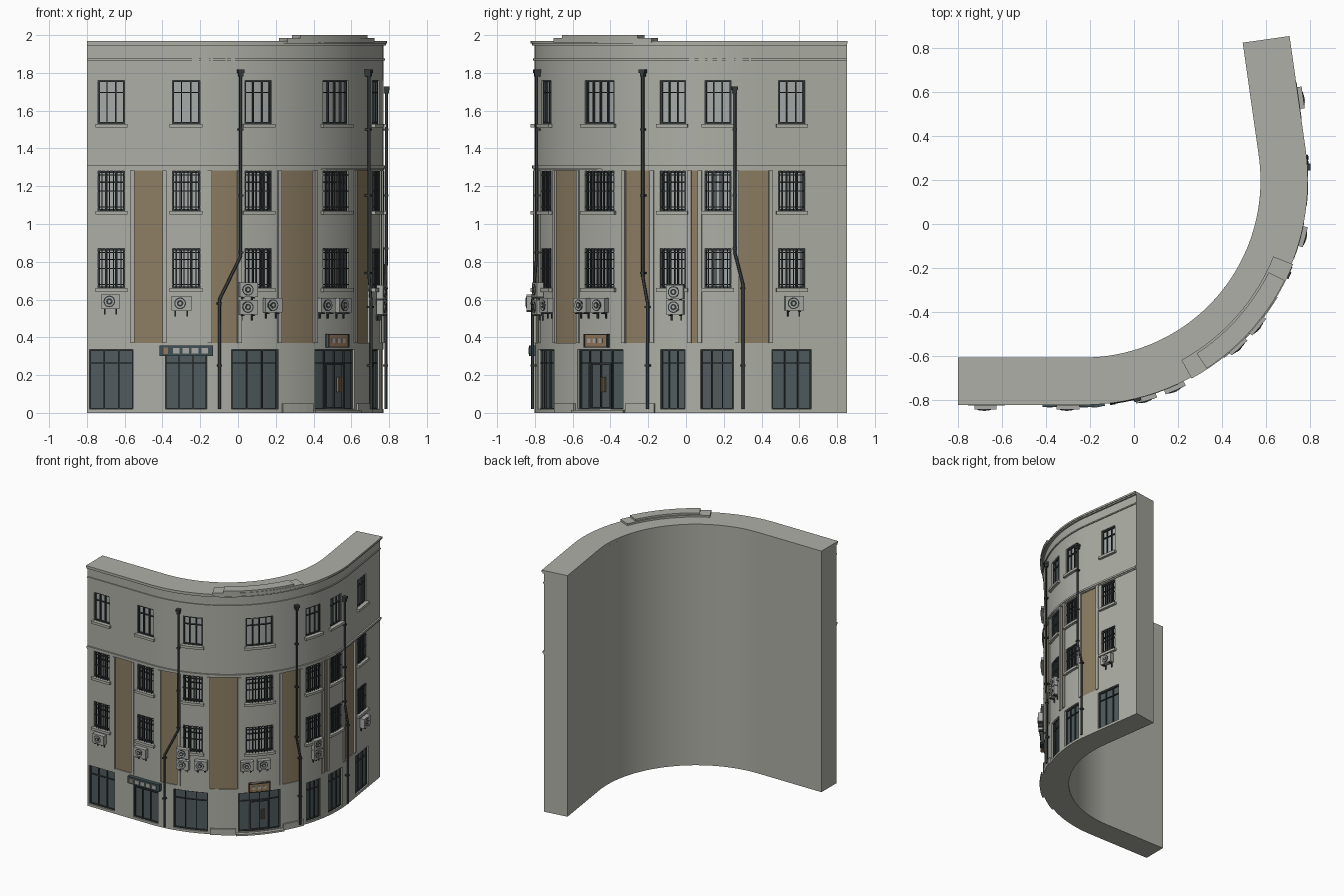
import bpy, bmesh, math
from mathutils import Vector, Matrix

if "Cube" in bpy.data.objects:
    bpy.data.objects.remove(bpy.data.objects["Cube"], do_unlink=True)

# Plan: straight wing, arc of radius 1, straight wing. u runs along the wall.
ARC = math.radians(98.1)
LEAD, END, BACK, TOP = 0.57, 2.80, -0.195, 1.945


def material(name, rgb):
    m = bpy.data.materials.new(name)
    m.use_nodes = True
    m.diffuse_color = (*rgb, 1)
    m.node_tree.nodes["Principled BSDF"].inputs["Base Color"].default_value = (*rgb, 1)
    return m


WALL = material("grey_stone", (0.42, 0.43, 0.38))
BROWN = material("brown_panel", (0.27, 0.21, 0.125))
SHOP = material("shop_glass", (0.08, 0.105, 0.11))
PANE = material("pale_window_glass", (0.38, 0.41, 0.40))
DARK = material("dark_metal", (0.035, 0.042, 0.045))
UNIT = material("cooler_casing", (0.40, 0.41, 0.38))
TEAL = material("teal_sign", (0.05, 0.08, 0.09))
TAN = material("tan_sign", (0.30, 0.19, 0.10))


def axes(u):
    th = min(max(u - LEAD, 0), ARC)
    return (th, Vector((math.cos(th), math.sin(th), 0)),
            Vector((math.sin(th), -math.cos(th), 0)))


def at(u, z, d=0):
    """Point at distance u along the wall, height z, d outward."""
    th, tan, out = axes(u)
    return Vector((-0.23, 0.198, z)) + out * (1 + d) + tan * (u - LEAD - th)


def finish(name, bm, mats, smooth=False):
    bmesh.ops.remove_doubles(bm, verts=bm.verts, dist=1e-5)
    bmesh.ops.recalc_face_normals(bm, faces=bm.faces)
    me = bpy.data.meshes.new(name)
    bm.to_mesh(me)
    bm.free()
    for m in mats:
        me.materials.append(m)
    ob = bpy.data.objects.new(name, me)
    bpy.context.collection.objects.link(ob)
    if smooth:
        bpy.ops.object.select_all(action='DESELECT')
        ob.select_set(True)
        bpy.context.view_layer.objects.active = ob
        bpy.ops.object.shade_smooth_by_angle(angle=math.radians(30))
    return ob


def slab(bm, u0, u1, z0, z1, d0, d1):
    """Box that follows the wall curve."""
    n = max(1, math.ceil((u1 - u0) / 0.05))
    rings = []
    for i in range(n + 1):
        u = u0 + (u1 - u0) * i / n
        rings.append([bm.verts.new(at(u, z, d)) for z, d in
                      ((z0, d0), (z0, d1), (z1, d1), (z1, d0))])
    for a, b in zip(rings, rings[1:]):
        for k in range(4):
            bm.faces.new((a[k], b[k], b[k - 3], a[k - 3]))
    bm.faces.new(rings[0])
    bm.faces.new(rings[-1][::-1])


def slabs(name, mat, boxes, smooth=False):
    bm = bmesh.new()
    for b in boxes:
        slab(bm, *b)
    return finish(name, bm, [mat], smooth)


def disc(bm, u, z, d, r, depth):
    _, tan, out = axes(u)
    rot = Matrix((tan, -out, Vector((0, 0, 1)))).transposed().to_4x4()
    mat = Matrix.Translation(at(u, z, d)) @ rot @ Matrix.Rotation(math.pi / 2, 4, 'X')
    bmesh.ops.create_cone(bm, cap_ends=True, segments=20, radius1=r, radius2=r,
                          depth=depth, matrix=mat)


# Layout of openings
columns = [(0.13, .07), (0.525, .073), (0.915, .075), (1.42, .103),
           (1.869, .07), (2.112, .07), (2.505, .07)]
floors = [(0.66, 0.87), (1.07, 1.28), (1.53, 1.76)]
shops = [(.015, .245), (.415, .635), (.767, 1.03), (1.26, 1.58),
         (1.80, 1.937), (2.02, 2.194), (2.40, 2.61)]
panels = [(.24, .41), (.65, .81), (1.037, 1.265), (1.585, 1.753),
          (1.96, 2.015), (2.213, 2.394)]
SHOP_Z, PANEL_Z = (0.02, 0.335), (0.37, 1.283)
windows = [(c - h, c + h, z0, z1) for c, h in columns for z0, z1 in floors]
zones = [(w, -0.022, 2) for w in windows]
zones += [((*s, *SHOP_Z), -0.022, 3) for s in shops]
zones += [((*p, *PANEL_Z), -0.006, 1) for p in panels]

# Curved wall with recessed openings, cut on a grid of break lines
us = {0, END, LEAD, LEAD + ARC} | {LEAD + ARC * i / 40 for i in range(40)}
zs = {0, TOP}
for (a, b, lo, hi), _, _ in zones:
    us |= {a, b}
    zs |= {lo, hi}
us, zs = sorted(us), sorted(zs)


def cell(i, j):
    u, z = (us[i] + us[i + 1]) / 2, (zs[j] + zs[j + 1]) / 2
    for (a, b, lo, hi), d, m in zones:
        if a < u < b and lo < z < hi:
            return d, m
    return 0, 0


bm = bmesh.new()


def quad(points, m=0):
    bm.faces.new([bm.verts.new(at(*p)) for p in points]).material_index = m


for i in range(len(us) - 1):
    a, b = us[i], us[i + 1]
    for j in range(len(zs) - 1):
        lo, hi = zs[j], zs[j + 1]
        d, m = cell(i, j)
        quad([(a, lo, d), (b, lo, d), (b, hi, d), (a, hi, d)], m)
        if i + 2 < len(us) and cell(i + 1, j)[0] != d:
            e = cell(i + 1, j)[0]
            quad([(b, lo, d), (b, lo, e), (b, hi, e), (b, hi, d)])
        if j + 2 < len(zs) and cell(i, j + 1)[0] != d:
            e = cell(i, j + 1)[0]
            quad([(a, hi, d), (b, hi, d), (b, hi, e), (a, hi, e)])
    quad([(b, 0, BACK), (a, 0, BACK), (a, TOP, BACK), (b, TOP, BACK)])
    quad([(a, 0, BACK), (b, 0, BACK), (b, 0, 0), (a, 0, 0)])
    quad([(a, TOP, 0), (b, TOP, 0), (b, TOP, BACK), (a, TOP, BACK)])
for u in (0, END):
    quad([(u, 0, 0), (u, 0, BACK), (u, TOP, BACK), (u, TOP, 0)])
finish("curved_wall", bm, [WALL, BROWN, PANE, SHOP], True)

# Cornice, string courses and stepped parapet
slabs("roof_cornice", WALL, [(0, END, TOP, 1.955, BACK, .013),
                             (0, END, 1.955, 1.97, BACK, .02)], True)
slabs("string_courses", WALL, [(0, END, 1.865, 1.875, -.01, .008),
                               (0, END, 1.285, 1.295, -.01, .006),
                               (0, END, 1.295, 1.31, -.01, .012)], True)
slabs("parapet", WALL, [(1.07, 1.76, 1.96, 1.985, -.07, .026),
                        (1.15, 1.68, 1.985, 2.0, -.06, .022)], True)

# Panel edge strips, sills, plinths and doorstep
slabs("panel_edges", WALL, [(u - .011, u + .011, *PANEL_Z, -.01, .008)
                            for p in panels for u in p])
slabs("window_sills", WALL, [(a - .014, b + .014, lo - .02, lo, -.022, .022)
                             for a, b, lo, hi in windows])
slabs("plinths", WALL, [(1.05, 1.24, 0, .05, -.01, .012),
                        (1.60, 1.77, 0, .05, -.01, .012)])
slabs("doorstep", WALL, [(1.24, 1.60, 0, .014, -.02, .03)])


def frame(a, b, lo, hi, w, d):
    return [(a, a + w, lo, hi, *d), (b - w, b, lo, hi, *d),
            (a, b, lo, lo + w, *d), (a, b, hi - w, hi, *d)]


def uprights(a, b, lo, hi, n, w, d):
    step = (b - a) / n
    return [(a + k * step - w / 2, a + k * step + w / 2, lo, hi, *d) for k in range(1, n)]


# Window frames and security bars
frames, bars = [], []
for a, b, lo, hi in windows:
    d = (-.022, -.010)
    n = 4 if b - a > .18 else 3
    tz = lo + (hi - lo) * .72
    frames += frame(a, b, lo, hi, .009, d) + uprights(a, b, lo, hi, n, .007, d)
    frames.append((a, b, tz - .003, tz + .003, *d))
    if lo < 1.4:
        d = (-.006, .002)
        bars += uprights(a, b, lo, hi, 2 * n + 1, .006, d)
        bars += [(a, b, z - .003, z + .003, *d) for z in (lo + .02, (lo + hi) / 2, hi - .02)]
slabs("window_frames", DARK, frames)
slabs("security_bars", DARK, bars)

# Shop fronts
parts = []
for a, b in shops:
    d = (-.022, -.012)
    n = 4 if b - a > .28 else 3
    parts += frame(a, b, *SHOP_Z, .007, d) + uprights(a, b, *SHOP_Z, n, .006, d)
    parts.append((a, b, .262, .268, *d))
slabs("shop_frames", DARK, parts)
slabs("entrance_door_frame", DARK, frame(1.34, 1.50, .02, .265, .012, (-.022, -.006)))
slabs("door_handles", TAN, [(u - .004, u + .004, .11, .19, -.012, .002) for u in (1.437, 1.456)])

# Blank sign boards
slabs("teal_sign_board", TEAL, [(.385, .665, .30, .357, -.005, .03)])
slabs("teal_sign_plates", UNIT, [(.455 + k * .05, .49 + k * .05, .314, .343, .03, .033)
                                 for k in range(4)])
slabs("teal_sign_badge", TAN, [(.405, .43, .312, .345, .03, .033)])
slabs("tan_sign_board", TAN, [(1.335, 1.495, .345, .418, -.005, .022)])
slabs("tan_sign_border", DARK, frame(1.335, 1.495, .345, .418, .006, (.0, .026)))
slabs("tan_sign_plates", UNIT, [(1.36 + k * .04, 1.383 + k * .04, .37, .394, .022, .025)
                                for k in range(3)])

# Air coolers: casing, fan and brackets
coolers = [(.125, .59, .10), (.50, .58, .105), (.85, .652, .095), (.85, .56, .095),
           (.985, .57, .095), (1.32, .57, .095), (1.445, .57, .095),
           (1.89, .64, .09), (1.89, .56, .09), (2.515, .58, .10)]
slabs("cooler_casings", UNIT, [(u - w / 2, u + w / 2, z - .038, z + .038, .006, .042)
                               for u, z, w in coolers])
slabs("cooler_brackets", DARK, [box for u, z, w in coolers for s in (-.3, .3) for box in (
    (u + s * w - .004, u + s * w + .004, z - .046, z - .038, -.005, .042),
    (u + s * w - .004, u + s * w + .004, z - .07, z - .038, -.005, .008))])
for name, mat, r, d in (("cooler_fans", DARK, .031, .042), ("cooler_grilles", UNIT, .025, .0435),
                        ("cooler_rings", DARK, .017, .045), ("cooler_hubs", UNIT, .008, .0465)):
    bm = bmesh.new()
    for u, z, w in coolers:
        disc(bm, u - .06 * w, z, d, r, .003)
    finish(name, bm, [mat])

# Drainpipes with rain heads and wall clips
pipes = [(.812, 1.80, .83, .70, .60), (1.708, 1.80, .72, 1.735, .58),
         (2.20, 1.71, .85, 2.243, .68)]
heads, clips = [], []
for u, top, bend, v, low in pipes:
    cu = bpy.data.curves.new("drainpipe", 'CURVE')
    cu.dimensions = '3D'
    cu.bevel_depth, cu.bevel_resolution, cu.use_fill_caps = .008, 2, True
    sp = cu.splines.new('POLY')
    path = [(u, top), (u, bend), (v, low), (v, .02)]
    sp.points.add(len(path) - 1)
    for p, (pu, pz) in zip(sp.points, path):
        p.co = (*at(pu, pz, .018), 1)
    tmp = bpy.data.objects.new("drainpipe_path", cu)
    bpy.context.collection.objects.link(tmp)
    me = bpy.data.meshes.new_from_object(tmp.evaluated_get(
        bpy.context.evaluated_depsgraph_get()))
    bpy.data.objects.remove(tmp, do_unlink=True)
    me.materials.clear()
    me.materials.append(DARK)
    bpy.context.collection.objects.link(bpy.data.objects.new("drainpipe", me))
    heads += [(u - .016, u + .016, top, top + .018, -.002, .034),
              (u - .011, u + .011, top - .02, top, -.002, .03)]
    clips += [(w - .012, w + .012, z - .005, z + .005, -.002, .028)
              for w, z in ((u, 1.5), (u, 1.15), (u, bend + .02), (v, low - .02), (v, .25))]
slabs("rain_heads", DARK, heads)
slabs("pipe_clips", DARK, clips)
